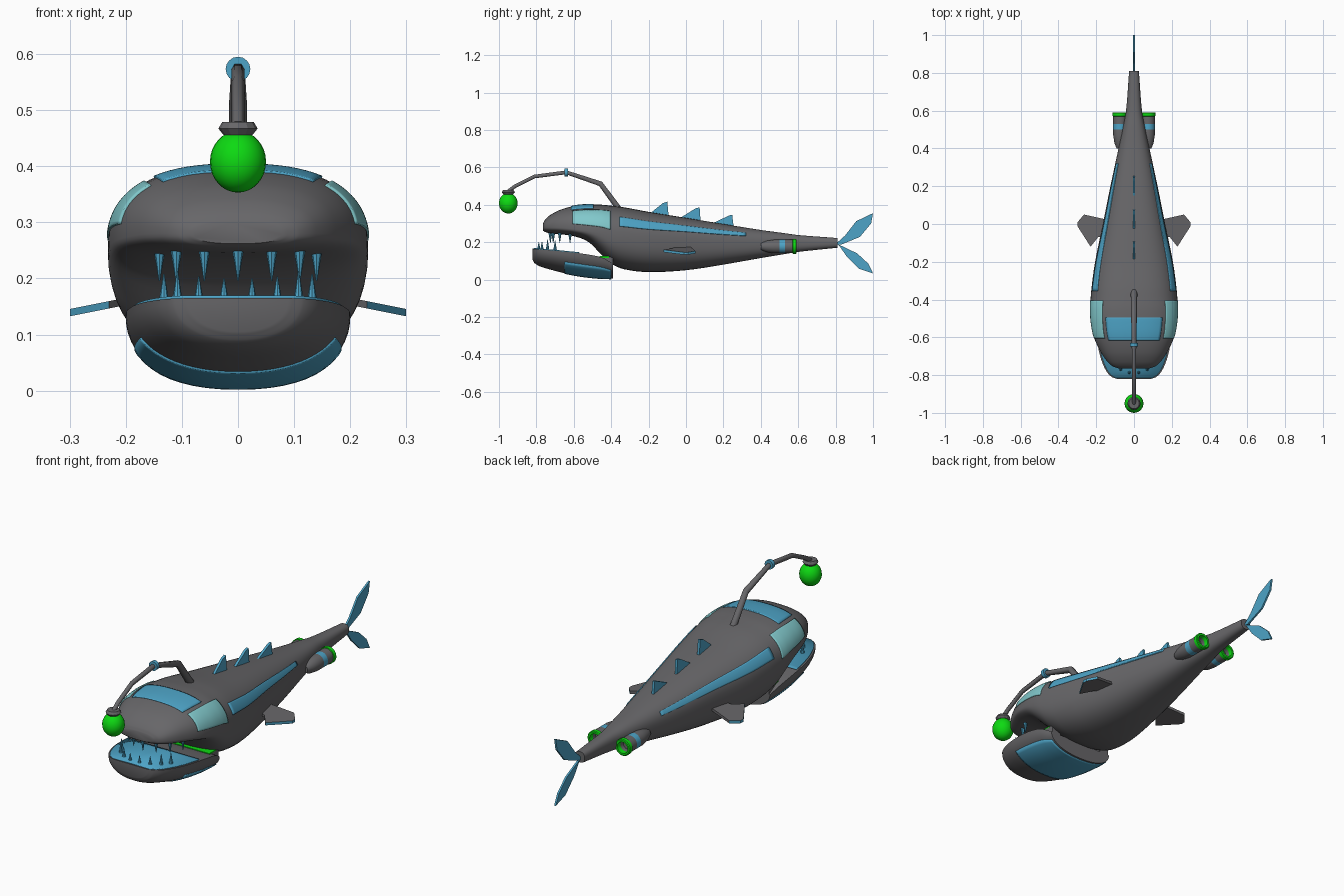
import bpy, bmesh, math
from mathutils import Vector, Matrix

if "Cube" in bpy.data.objects:
    bpy.data.objects.remove(bpy.data.objects["Cube"])


def material(name, rgb):
    m = bpy.data.materials.new(name)
    m.diffuse_color = (*rgb, 1)
    m.use_nodes = True
    m.node_tree.nodes["Principled BSDF"].inputs["Base Color"].default_value = m.diffuse_color
    return m


GRAY = material("hull gray", (0.135, 0.133, 0.14))
BLUE = material("panel blue", (0.075, 0.37, 0.57))
TEAL = material("window teal", (0.22, 0.58, 0.6))
GREEN = material("glow green", (0.004, 0.7, 0.006))


def finish(bm, name, mats, angle=35):
    bmesh.ops.recalc_face_normals(bm, faces=bm.faces[:])
    me = bpy.data.meshes.new(name)
    bm.to_mesh(me)
    bm.free()
    ob = bpy.data.objects.new(name, me)
    bpy.context.collection.objects.link(ob)
    for m in mats:
        me.materials.append(m)
    if angle:
        bpy.ops.object.select_all(action='DESELECT')
        ob.select_set(True)
        bpy.context.view_layer.objects.active = ob
        bpy.ops.object.shade_smooth_by_angle(angle=math.radians(angle))
    return ob


def sample(rows, y):
    """Smooth interpolation of the section table at y."""
    n = len(rows)
    y = min(max(y, rows[0][0]), rows[-1][0])
    i = max(k for k in range(n - 1) if rows[k][0] <= y + 1e-9)
    a, b = rows[i], rows[i + 1]
    p, q = rows[max(i - 1, 0)], rows[min(i + 2, n - 1)]
    h = b[0] - a[0]
    t = (y - a[0]) / h
    out = []
    for c in range(1, len(a)):
        ma = (b[c] - p[c]) / (b[0] - p[0]) * h
        mb = (q[c] - a[c]) / (q[0] - a[0]) * h
        out.append((2*t**3 - 3*t*t + 1) * a[c] + (t**3 - 2*t*t + t) * ma
                   + (3*t*t - 2*t**3) * b[c] + (t**3 - t*t) * mb)
    return out


def surface(rows, y, t, n):
    """Point on a rounded-box section at angle t."""
    hw, top, bot, cz = sample(rows, y)
    c, s = math.cos(t), math.sin(t)
    x = hw * math.copysign(abs(c) ** (2 / n), c)
    z = cz + (top - cz if s > 0 else cz - bot) * math.copysign(abs(s) ** (2 / n), s)
    return Vector((x, y, z))


def ring_positions(rows, sub):
    ys = [a[0] + (b[0] - a[0]) * k / sub for a, b in zip(rows, rows[1:]) for k in range(sub)]
    return ys + [rows[-1][0]]


def loft(name, rows, angles, n, sub=4):
    bm = bmesh.new()
    rings = [[bm.verts.new(surface(rows, y, t, n)) for t in angles]
             for y in ring_positions(rows, sub)]
    m = len(angles)
    for a, b in zip(rings, rings[1:]):
        for i in range(m):
            j = (i + 1) % m
            bm.faces.new((a[i], a[j], b[j], b[i]))
    bm.faces.new(rings[0])
    bm.faces.new(rings[-1])
    return finish(bm, name, [GRAY], 40)


def skin_panel(name, rows, n, y0, y1, lo, hi, mat, side=1, nu=24, nv=16):
    """Thin plate following a lofted skin; lo and hi are angle pairs at y0 and y1."""
    bm = bmesh.new()
    g = []
    for i in range(nu + 1):
        u = i / nu
        l, h = lo[0] + (lo[1] - lo[0]) * u, hi[0] + (hi[1] - hi[0]) * u
        g.append([])
        for j in range(nv + 1):
            p = surface(rows, y0 + (y1 - y0) * u, l + (h - l) * j / nv, n)
            g[-1].append(bm.verts.new((p.x * side, p.y, p.z)))
    for i in range(nu):
        for j in range(nv):
            bm.faces.new((g[i][j], g[i][j+1], g[i+1][j+1], g[i+1][j]))
    ob = finish(bm, name, [mat])
    mod = ob.modifiers.new("thickness", 'SOLIDIFY')
    mod.thickness, mod.offset = 0.007, 0


def plate(name, pts, thick, mats, edge=None):
    """Flat outline given thickness; edge(center) picks the second colour on rim faces."""
    bm = bmesh.new()
    d = Vector(thick) / 2
    a = [bm.verts.new(Vector(p) - d) for p in pts]
    b = [bm.verts.new(Vector(p) + d) for p in pts]
    bm.faces.new(a)
    bm.faces.new(b)
    for i in range(len(pts)):
        j = (i + 1) % len(pts)
        f = bm.faces.new((a[i], a[j], b[j], b[i]))
        if edge and edge(f.calc_center_median()):
            f.material_index = 1
    finish(bm, name, mats, 0)


def solid(name, make, mat, matrix, angle=35, **kw):
    bm = bmesh.new()
    make(bm, matrix=matrix, **kw)
    return finish(bm, name, [mat], angle)


def box(name, center, size, mat):
    solid(name, bmesh.ops.create_cube, mat, Matrix.Translation(center)
          @ Matrix.Diagonal((*size, 1)), 0, size=1)


def cone(name, center, r1, r2, depth, mat, seg, rot=Matrix(), angle=35):
    solid(name, bmesh.ops.create_cone, mat, Matrix.Translation(center) @ rot, angle,
          cap_ends=True, segments=seg, radius1=r1, radius2=r2, depth=depth)


# Hull: y, half width, top, bottom, height of widest line
HULL = [(-.765, .08, .30, .262, .28), (-.755, .11, .318, .255, .28), (-.73, .14, .342, .248, .28),
        (-.68, .175, .37, .243, .278), (-.6, .212, .393, .232, .27), (-.52, .228, .401, .20, .26),
        (-.45, .232, .40, .13, .25), (-.4, .23, .395, .085, .235), (-.33, .224, .386, .055, .225),
        (-.2, .206, .362, .04, .21), (0, .165, .33, .05, .2), (.2, .125, .297, .08, .19),
        (.4, .082, .265, .115, .19), (.52, .057, .249, .135, .193), (.6, .042, .238, .148, .193),
        (.81, .026, .222, .17, .196)]
loft("hull", HULL, [math.tau * i / 56 for i in range(56)], 2.5)
skin_panel("brow_panel", HULL, 2.5, -.615, -.495, (.95, .95), (math.pi - .95,) * 2, BLUE)
for s in (1, -1):
    skin_panel("side_window", HULL, 2.5, -.605, -.405, (.15, .13), (.82, .86), TEAL, s)
    skin_panel("side_stripe", HULL, 2.5, -.355, .32, (.27, .42), (.62, .66), BLUE, s, 40, 8)

# Lower jaw: flat rim on top, rounded underneath
JAW = [(-.82, .09, .165, .105, .165), (-.81, .118, .164, .088, .164), (-.78, .146, .161, .07, .161),
       (-.72, .173, .156, .052, .156), (-.65, .19, .149, .034, .149), (-.55, .2, .138, .016, .138),
       (-.45, .195, .118, .006, .118), (-.39, .175, .085, .005, .085)]
loft("lower_jaw", JAW, [math.pi + math.pi * i / 32 for i in range(33)], 2.2)
skin_panel("jaw_belly_panel", JAW, 2.2, -.65, -.4, (math.pi + .45,) * 2, (math.tau - .45,) * 2, BLUE)

# Blue gum plate on the jaw
gum = bmesh.new()
pairs = []
for i in range(17):
    y = -.815 + .245 * i / 16
    hw, top = sample(JAW, y)[:2]
    pairs.append([gum.verts.new((s * (hw - .008), y, top + .002)) for s in (1, -1)])
for p, q in zip(pairs, pairs[1:]):
    gum.faces.new((p[0], p[1], q[1], q[0]))
gum_mod = finish(gum, "jaw_gum", [BLUE]).modifiers.new("thickness", 'SOLIDIFY')
gum_mod.thickness, gum_mod.offset = .006, 0

# Jaw hinges and glowing throat strip
box("throat_light", (0, -.437, .12), (.34, .05, .01), GREEN)
for s in (1, -1):
    box("jaw_hinge", (s * .145, -.425, .092), (.05, .07, .055), GRAY)

# Teeth
FLIP = Matrix.Rotation(math.pi, 4, 'X')
for s in (1, -1):
    for x, y, tip in ((.025, -.787, .2), (.07, -.77, .203), (.108, -.74, .213), (.132, -.70, .208)):
        cone("lower_tooth", (s * x, y, (tip + .148) / 2), .011, .001, tip - .148, BLUE, 8)
    for x, y in ((0, -.725), (.06, -.71), (.11, -.675), (.14, -.62)):
        if x or s > 0:
            cone("upper_tooth", (s * x, y, .225), .011, .001, .06, BLUE, 8, FLIP)

# Dorsal fins: rear base, tip and front base in side outline
for pts in (((-.19, .355), (-.125, .408), (-.1, .417), (-.093, .34)),
            ((-.03, .33), (.05, .38), (.073, .386), (.078, .31)),
            ((.14, .30), (.23, .342), (.247, .347), (.255, .28))):
    plate("dorsal_fin", [(0, y, z) for y, z in pts], (.012, 0, 0), [BLUE])

# Tail fins
plate("upper_tail_fin", [(0, .80, .19), (.0, .85, .235), (0, .91, .312), (0, 1, .355),
                         (0, .99, .30), (0, .93, .228), (0, .83, .187)], (.009, 0, 0), [BLUE])
plate("lower_tail_fin", [(0, .80, .195), (0, .915, .14), (0, .975, .085), (0, 1, .033),
                         (0, .925, .058), (0, .86, .122), (0, .82, .18)], (.009, 0, 0), [BLUE])

# Side fins with coloured outer edges
for s in (1, -1):
    outline = ((.12, .02), (.175, .03), (.265, .05), (.298, .01), (.299, -.012), (.23, -.12),
               (.19, -.07), (.12, -.05))
    plate("side_fin", [(s * x, y, .155 - (x - .22) * .2) for x, y in outline], (0, 0, .013),
          [GRAY, BLUE], lambda c: abs(c.x) > .25)

# Engines: y, radius, colour of the segment that starts here
ENGINE = [(.40, .018, 0), (.43, .03, 0), (.47, .036, 0), (.50, .036, 1), (.53, .036, 0),
          (.57, .036, 2), (.571, .04, 2), (.588, .04, 2), (.591, .036, 2), (.591, .027, 2),
          (.57, .025, 0), (.55, .024, 0)]
for s in (1, -1):
    bm = bmesh.new()
    rings = [[bm.verts.new((s * .074 + r * math.cos(a), y, .177 + r * math.sin(a)))
              for a in (math.tau * k / 24 for k in range(24))] for y, r, c in ENGINE]
    for (y, r, c), a, b in zip(ENGINE, rings, rings[1:]):
        for k in range(24):
            f = bm.faces.new((a[k], a[k - 1], b[k - 1], b[k]))
            f.material_index = c
    bm.faces.new(rings[0])
    bm.faces.new(rings[-1])
    finish(bm, "engine", [GRAY, BLUE, GREEN])

# Lure stalk
stalk = bpy.data.curves.new("lure_stalk", 'CURVE')
stalk.dimensions = '3D'
stalk.bevel_depth, stalk.bevel_resolution, stalk.use_fill_caps = .016, 1, True
path = [(-.36, .38, 1.1), (-.457, .512, 1), (-.64, .573, .75), (-.81, .551, .7), (-.915, .498, .7),
        (-.95, .472, .7)]
sp = stalk.splines.new('POLY')
sp.points.add(len(path) - 1)
for p, (y, z, r) in zip(sp.points, path):
    p.co, p.radius = (0, y, z, 1), r
stalk.materials.append(GRAY)
stalk_ob = bpy.data.objects.new("lure_stalk", stalk)
bpy.context.collection.objects.link(stalk_ob)
bpy.ops.object.select_all(action='DESELECT')
stalk_ob.select_set(True)
bpy.context.view_layer.objects.active = stalk_ob
bpy.ops.object.convert(target='MESH')

# Stalk joint, lamp cap and lamp
cone("stalk_joint", (0, -.64, .573), .022, .022, .018, BLUE, 16, Matrix.Rotation(math.pi / 2, 4, 'X'))
cone("lamp_cap_top", (0, -.95, .473), .035, .028, .012, GRAY, 12, angle=0)
cone("lamp_cap_base", (0, -.95, .4615), .026, .035, .011, GRAY, 12, angle=0)
solid("lamp", bmesh.ops.create_uvsphere, GREEN, Matrix.Translation((0, -.95, .408))
      @ Matrix.Diagonal((.05, .05, .055, 1)), u_segments=24, v_segments=16, radius=1)
